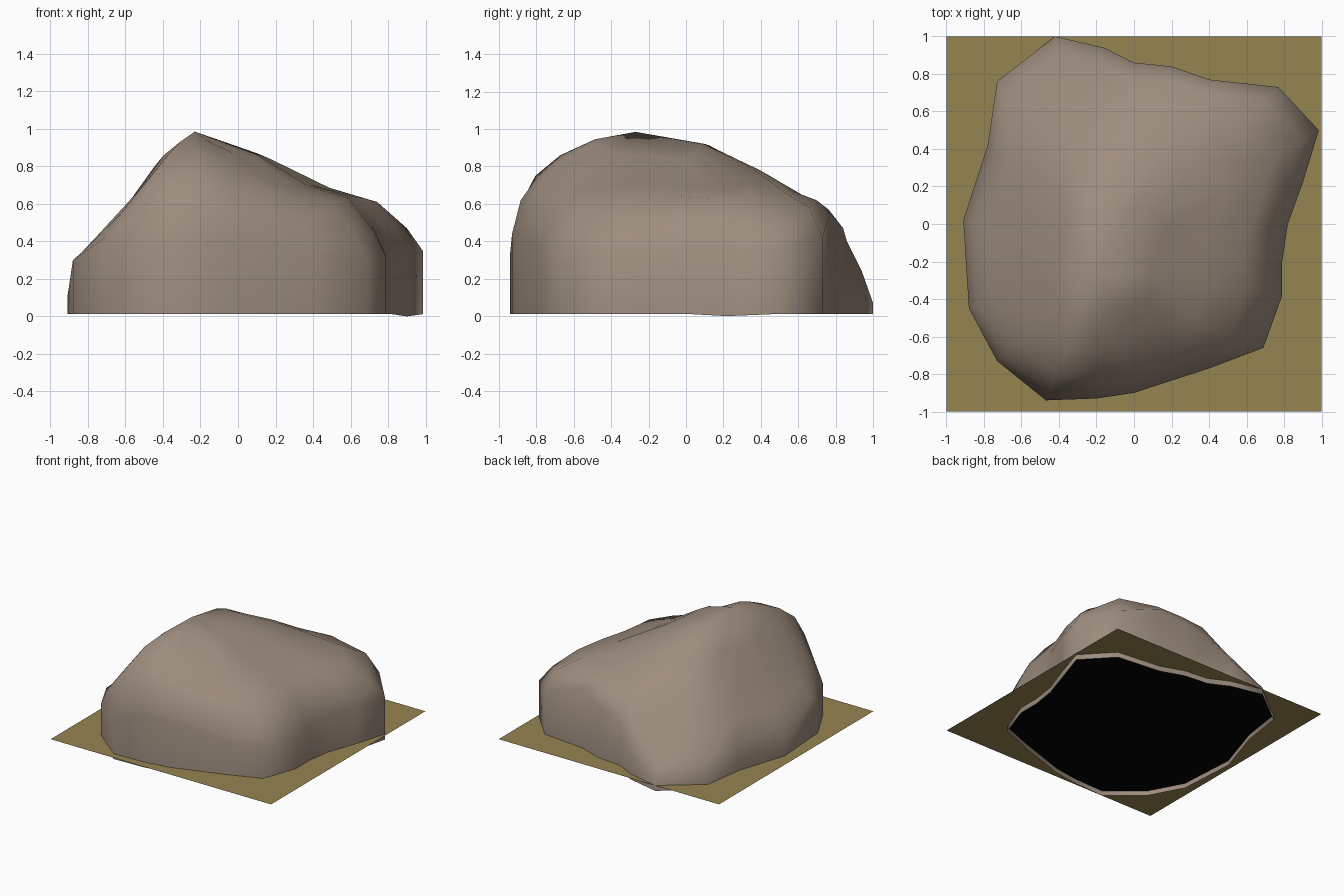
import bpy, bmesh

def material(name, rgb):
    m = bpy.data.materials.new(name)
    m.diffuse_color = (*rgb, 1)
    return m

ROCK = material("brown stone", (0.34, 0.265, 0.21))
GRASS = material("olive ground", (0.30, 0.235, 0.085))
DARK = material("black underside", (0.001, 0.001, 0.001))

def finish(bm, name, mats, smooth=False):
    mesh = bpy.data.meshes.new(name)
    for f in bm.faces:
        f.smooth = smooth
    bm.to_mesh(mesh)
    bm.free()
    for m in mats:
        mesh.materials.append(m)
    ob = bpy.data.objects.new(name, mesh)
    bpy.context.collection.objects.link(ob)
    return ob

# Boulder: spokes from the peak to the foot outline
# each spoke: foot x, foot y, then surface heights at the STEPS fractions
PEAK = (-0.23, -0.27, 0.985)
STEPS = (1.0, 0.93, 0.8, 0.6, 0.33)
SPOKES = [
    (0.985, 0.50, .35, .47, .61, .68, .84), (0.77, 0.73, .42, .58, .66, .72, .87),
    (0.40, 0.77, .55, .62, .67, .79, .91), (0.20, 0.84, .47, .57, .65, .78, .92),
    (0.00, 0.86, .40, .54, .62, .76, .92), (-0.16, 0.94, .24, .36, .52, .69, .91),
    (-0.42, 1.00, .07, .18, .38, .64, .88), (-0.73, 0.76, .14, .27, .40, .55, .79),
    (-0.78, 0.42, .15, .29, .42, .56, .79), (-0.91, 0.02, .10, .28, .39, .53, .78),
    (-0.88, -0.45, .30, .34, .43, .55, .80), (-0.73, -0.73, .32, .43, .54, .67, .86),
    (-0.47, -0.94, .34, .58, .75, .86, .93), (-0.20, -0.93, .44, .62, .74, .86, .945),
    (0.00, -0.90, .42, .60, .72, .84, .93), (0.40, -0.77, .33, .50, .62, .73, .87),
    (0.69, -0.66, .28, .43, .60, .68, .86), (0.79, -0.38, .32, .46, .63, .69, .86),
    (0.79, -0.20, .33, .48, .64, .70, .86), (0.82, 0.00, .35, .50, .64, .70, .86),
    (0.90, 0.22, .36, .50, .63, .68, .85),
]

def on_spoke(s, t, z):
    return (PEAK[0] + (s[0] - PEAK[0]) * t, PEAK[1] + (s[1] - PEAK[1]) * t, z)

def ring(bm, t, heights):
    return [bm.verts.new(on_spoke(s, t, z)) for s, z in zip(SPOKES, heights)]

n = len(SPOKES)
bm = bmesh.new()
foot = [0.012] * (n - 1) + [0.0]
rings = [ring(bm, 1.0, foot)]
rings += [ring(bm, t, [s[2 + k] for s in SPOKES]) for k, t in enumerate(STEPS)]
for a, b in zip(rings, rings[1:]):
    for i in range(n):
        j = (i + 1) % n
        bm.faces.new((a[i], a[j], b[j], b[i]))
top = bm.verts.new(PEAK)
for i in range(n):
    bm.faces.new((rings[-1][i], rings[-1][(i + 1) % n], top))
finish(bm, "boulder", [ROCK], smooth=True)

# Dark underside, recessed inside the boulder's foot
bm = bmesh.new()
bm.faces.new(ring(bm, 0.998, [0.05] * n)[::-1])
finish(bm, "boulder_underside", [DARK])

# Square ground sheet the boulder is sunk into
bm = bmesh.new()
bmesh.ops.create_grid(bm, x_segments=1, y_segments=1, size=1.0)
bmesh.ops.translate(bm, verts=bm.verts, vec=(0, 0, 0.056))
finish(bm, "ground_sheet", [GRASS])
